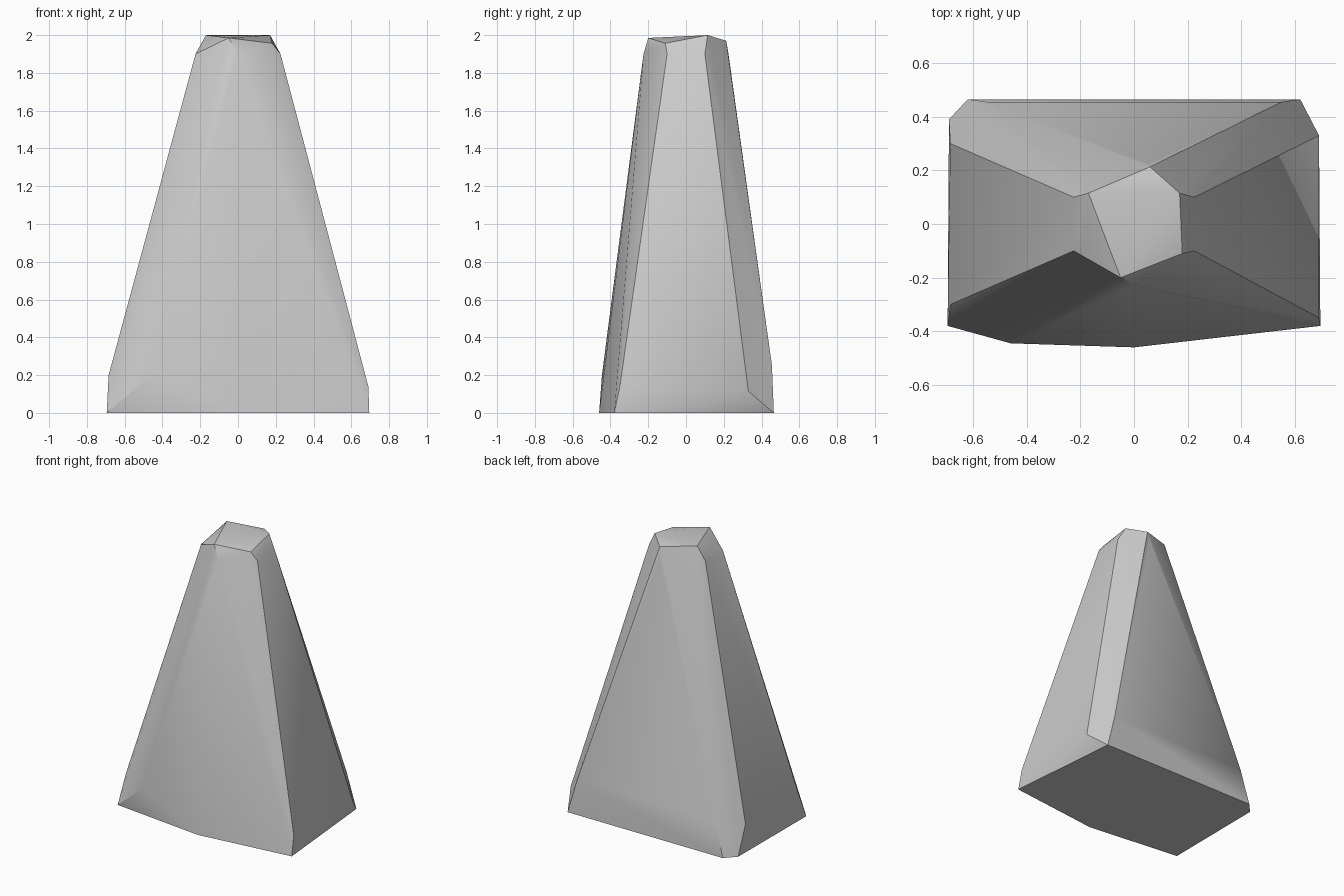
import bpy
import bmesh
import math

default_cube = bpy.data.objects.get("Cube")
if default_cube:
    bpy.data.objects.remove(default_cube, do_unlink=True)


def flat_material(name, colour):
    material = bpy.data.materials.new(name)
    material.use_nodes = True
    material.diffuse_color = colour
    for node in material.node_tree.nodes:
        if node.type == "BSDF_PRINCIPLED":
            node.inputs["Base Color"].default_value = colour
            node.inputs["Roughness"].default_value = 0.8
    return material


def ring(outline, height):
    return [(x, y, height) for x, y in outline]


def hull_object(name, points, material, smooth_angle):
    """Wrap the points in a tight skin and shade it with sharp creases."""
    bm = bmesh.new()
    for point in points:
        bm.verts.new(point)
    bmesh.ops.convex_hull(bm, input=bm.verts[:])
    loose = [v for v in bm.verts if not v.link_faces]
    bmesh.ops.delete(bm, geom=loose, context="VERTS")
    bmesh.ops.recalc_face_normals(bm, faces=bm.faces[:])
    mesh = bpy.data.meshes.new(name)
    bm.to_mesh(mesh)
    bm.free()
    mesh.materials.append(material)
    obj = bpy.data.objects.new(name, mesh)
    bpy.context.collection.objects.link(obj)
    bpy.ops.object.select_all(action="DESELECT")
    obj.select_set(True)
    bpy.context.view_layer.objects.active = obj
    bpy.ops.object.shade_smooth_by_angle(angle=math.radians(smooth_angle))
    return obj


# Flat base outline with clipped back corners and a bowed front
base = ring([(-0.695, -0.38), (0, -0.46), (0.695, -0.38),
             (0.62, 0.465), (-0.62, 0.465), (-0.69, 0.39)], 0)

# Chipped shoulder just above the base
shoulder = [(-0.46, -0.445, 0.2), (0.69, 0.33, 0.115), (0.69, -0.35, 0.14)]
shoulder += ring([(-0.685, -0.3), (-0.685, 0.3)], 0.2)
shoulder += ring([(-0.55, 0.455), (0.55, 0.455)], 0.25)

# Six-sided neck under the top
neck = ring([(sx * 0.225, sy * 0.1) for sx in (-1, 1) for sy in (-1, 1)], 1.9)
neck += ring([(0, -0.225), (0.05, 0.225)], 1.9)

# Uneven top, folded from the back corner to the front point
top = [(-0.17, 0.115, 2), (0.17, 0.115, 2), (0.06, 0.213, 1.97),
       (0.18, -0.11, 1.957), (-0.05, -0.2, 1.985), (-0.187, -0.11, 1.925)]

stone = flat_material("stone grey", (0.6, 0.6, 0.6, 1))
hull_object("tapered_block", base + shoulder + neck + top, stone, 30)
